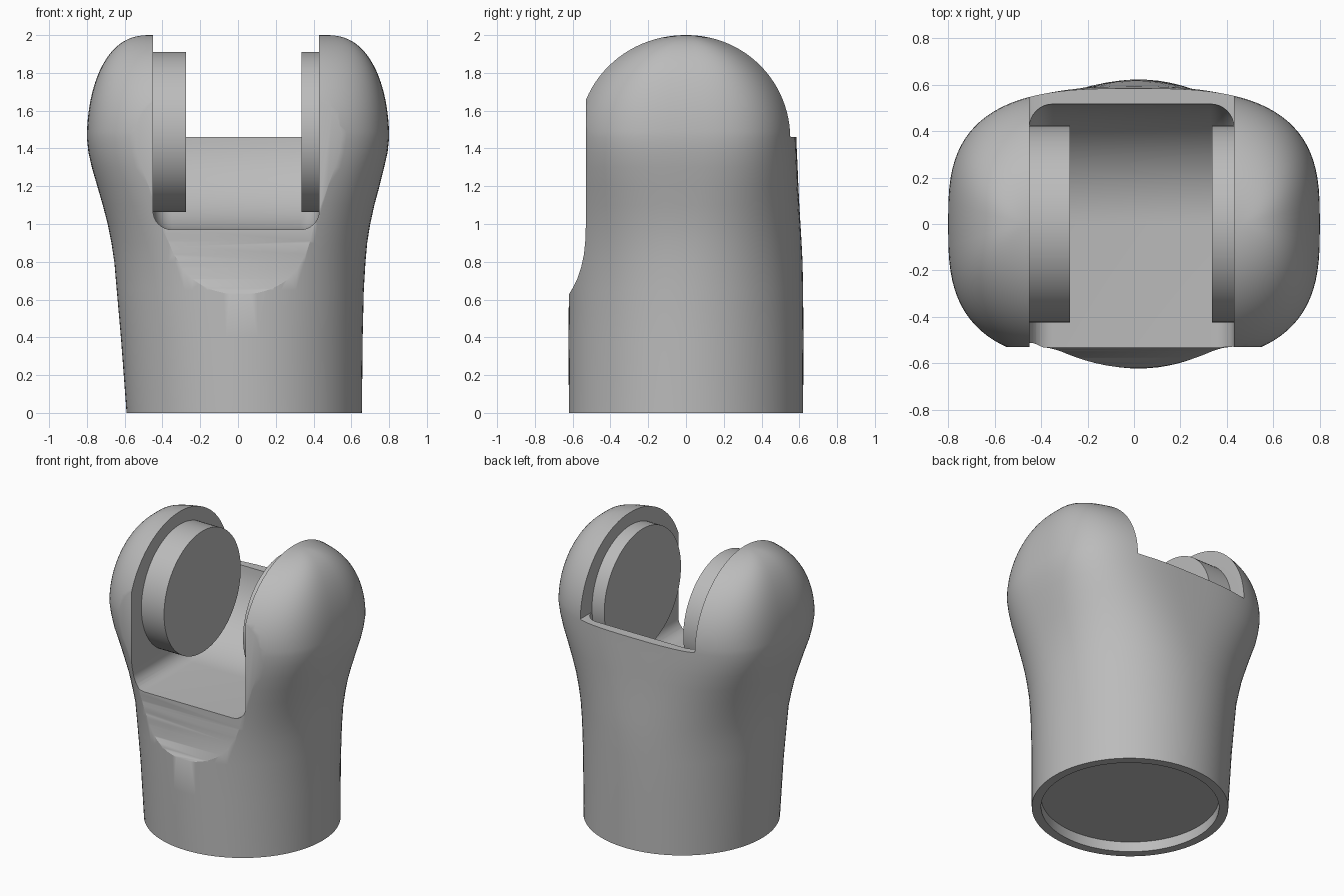
import bpy, bmesh
from math import sin, cos, pi, copysign, radians

cube = bpy.data.objects.get("Cube")
if cube:
    bpy.data.objects.remove(cube)

grey = bpy.data.materials.new("plain grey")
grey.use_nodes = True
grey.diffuse_color = (0.5, 0.5, 0.5, 1)
grey.node_tree.nodes["Principled BSDF"].inputs["Base Color"].default_value = (0.5, 0.5, 0.5, 1)


def loft(name, rings):
    """Skin a list of equal-length closed rings and cap both ends."""
    bm = bmesh.new()
    loops = [[bm.verts.new(p) for p in ring] for ring in rings]
    for a, b in zip(loops, loops[1:]):
        for i in range(len(a)):
            j = (i + 1) % len(a)
            bm.faces.new((a[i], a[j], b[j], b[i]))
    bm.faces.new(loops[0][::-1])
    bm.faces.new(loops[-1])
    bmesh.ops.recalc_face_normals(bm, faces=bm.faces)
    mesh = bpy.data.meshes.new(name)
    bm.to_mesh(mesh)
    bm.free()
    mesh.materials.append(grey)
    obj = bpy.data.objects.new(name, mesh)
    bpy.context.collection.objects.link(obj)
    return obj


def select(obj):
    bpy.ops.object.select_all(action="DESELECT")
    obj.select_set(True)
    bpy.context.view_layer.objects.active = obj


def cut(obj, cutter):
    select(obj)
    mod = obj.modifiers.new("cut", "BOOLEAN")
    mod.operation, mod.solver, mod.object = "DIFFERENCE", "EXACT", cutter
    bpy.ops.object.modifier_apply(modifier=mod.name)
    bpy.data.objects.remove(cutter)


def smooth(obj):
    select(obj)
    bpy.ops.object.shade_smooth_by_angle(angle=radians(30))


def section(z, cx, w, back, front, n, count=96):
    """Superellipse outline with separate front and back depths."""
    ring = []
    for i in range(count):
        a = 2 * pi * i / count
        c, s = cos(a), sin(a)
        depth = back if s > 0 else front
        ring.append((cx + w * copysign(abs(c) ** (2 / n), c),
                     depth * copysign(abs(s) ** (2 / n), s), z))
    return ring


# Body: round base widening into a domed top
SHOULDER, RISE, RIM = 1.455, 0.545, 0.45
rows = [(0, .033, .623, .62, .62, 2), (.4, .02, .64, .622, .622, 2),
        (.65, .012, .654, .62, .62, 2.05), (.8, .01, .665, .617, .618, 2.1),
        (.9, .007, .677, .612, .616, 2.2), (1.0, .005, .695, .606, .614, 2.3),
        (1.1, .003, .719, .6, .612, 2.45), (1.2, .002, .747, .595, .61, 2.6),
        (1.3, 0, .774, .591, .608, 2.8), (1.38, 0, .792, .587, .606, 2.9)]
rings = [section(*row) for row in rows]
for i in range(25):
    t = radians(88) * i / 24
    w = RIM + .01 + .34 * cos(t) ** .8
    k = cos(t) / (1 - (RIM / w) ** 3) ** (1 / 3)
    rings.append(section(SHOULDER + RISE * sin(t), 0, w, .547 * k, .565 * k, 3))
body = loft("socket_body", rings)

# Flat front relief with a concave run-out
front_profile = [(-.9, .6), (-.635, .6), (-.618, .63), (-.6, .66), (-.575, .71),
                 (-.555, .77), (-.54, .84), (-.533, .91), (-.53, 1), (-.53, 2.3), (-.9, 2.3)]
cut(body, loft("front_cutter", [[(x, y, z) for y, z in front_profile] for x in (-1, 1)]))

# Slot with a curved back floor and rounded lower corners
AXLE = 1.487
SLOT_LEFT, SLOT_RIGHT, FILLET = .43, -.45, .1


def slot_profile(inset):
    r = AXLE - .97 - inset
    arc = [(r * sin(a), AXLE - r * cos(a)) for a in (radians(87) * i / 20 for i in range(21))]
    rim = arc[-1][1]
    return [(-.9, .97 + inset)] + arc + [(.9, rim), (.9, 2.3), (-.9, 2.3)]


slot = []
for i in range(9):
    a = pi / 2 * i / 8
    slot.append((FILLET * (1 - cos(a)), FILLET * (1 - sin(a))))
stations = [(SLOT_RIGHT + d, e) for d, e in slot]
stations += [(SLOT_LEFT - d, e) for d, e in reversed(slot)]
cut(body, loft("slot_cutter", [[(x, y, z) for y, z in slot_profile(e)] for x, e in stations]))

# Shallow recess under the base
cut(body, loft("base_cutter", [section(z, .033, .565, .56, .56, 2) for z in (-.1, .07)]))
smooth(body)


# Round pivot pads on the inner walls
def pad(name, x0, x1, r=.423, count=96):
    angles = [2 * pi * i / count for i in range(count)]
    smooth(loft(name, [[(x, r * cos(a), AXLE + r * sin(a)) for a in angles] for x in (x0, x1)]))


pad("right_pivot_pad", SLOT_RIGHT - .01, -.275)
pad("left_pivot_pad", .335, SLOT_LEFT + .01)
